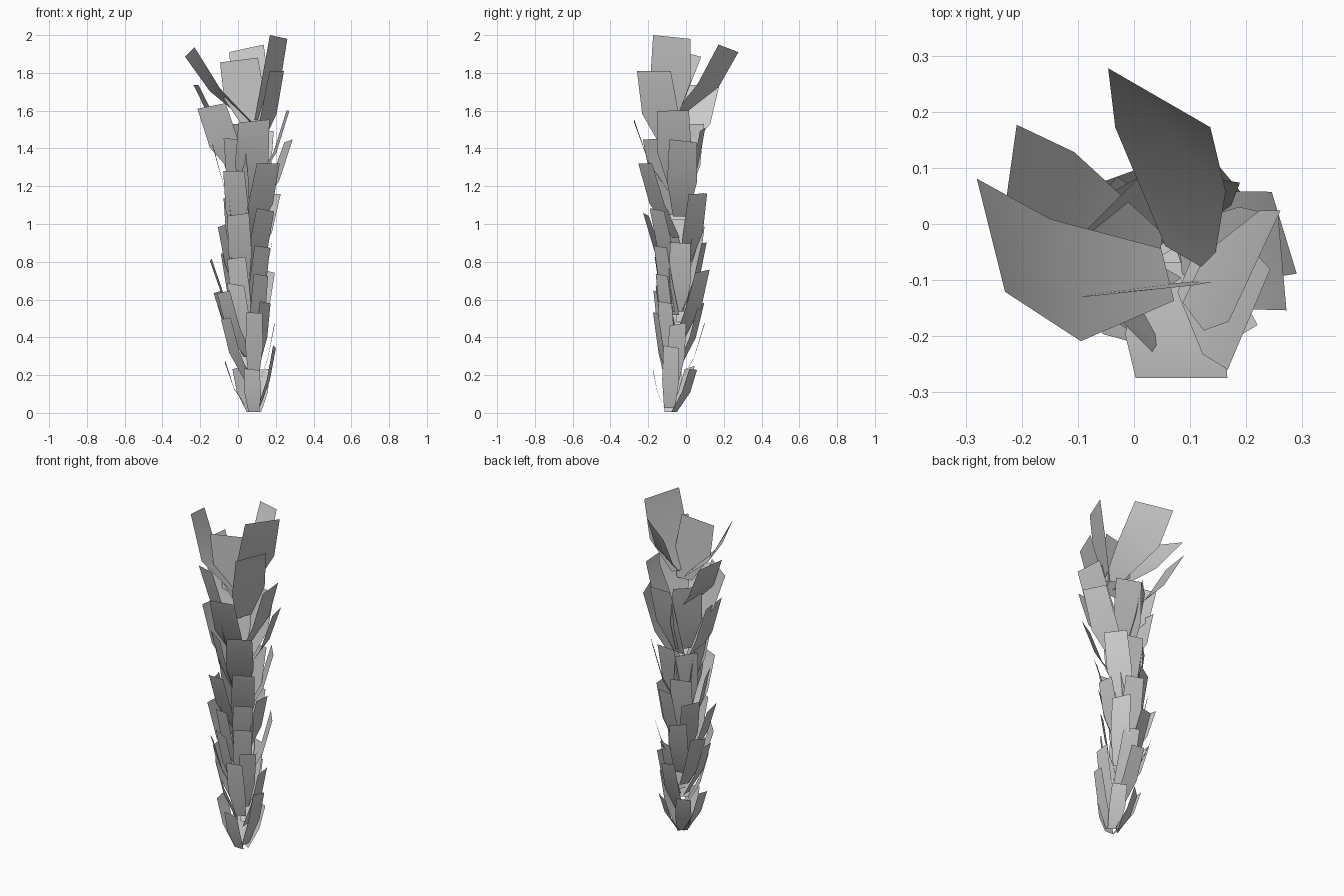
import bpy, math, random
from mathutils import Vector

random.seed(4)

# centre line of the (invisible) stalk: z -> x, y
AXIS = [(0, .085, -.085), (.3, .07, -.06), (.7, .03, -.02), (1.1, .05, -.04), (1.55, .085, -.085)]

# regular leaves, bottom to top: facing angle, tip height, reach from the stalk
LEAVES = [
    (270, .23, .11), (180, .27, .14), (60, .23, .12), (350, .35, .13), (130, .24, .11),
    (288, .53, .13), (0, .47, .14), (90, .47, .14), (215, .50, .14), (322, .585, .13),
    (70, .58, .12), (185, .57, .15), (155, .64, .16), (250, .68, .13), (310, .73, .14),
    (40, .75, .17), (110, .72, .12), (185, .81, .18), (250, .82, .13), (310, .88, .14),
    (0, .90, .14), (75, .90, .13), (145, .84, .12), (200, .99, .14), (255, 1.05, .18),
    (310, 1.075, .15), (40, 1.16, .17), (80, 1.16, .13), (185, 1.15, .11), (120, .98, .12),
    (301, 1.32, .18), (17, 1.44, .20), (80, 1.50, .17), (180, 1.42, .21), (135, 1.53, .17),
    (225, 1.45, .14), (270, 1.545, .19), (5, 1.60, .18),
    (225, .64, .16), (135, 1.13, .12), (235, 1.28, .15)]

# crown leaves: facing angle, tip x, y, z, height, roll of the tip edge, sideways bend
CROWN = [
    (335, .215, -.075, 1.99, .44, -.02, 0), (60, .045, .225, 1.93, .37, -.04, 0),
    (194, -.255, -.02, 1.91, .37, .05, .055), (276, .005, -.12, 1.868, .37, .025, 0),
    (337, .205, -.17, 1.81, .42, 0, 0), (172, -.222, .085, 1.735, .38, 0, 0),
    (240, -.14, -.11, 1.625, .40, .03, 0)]


def axis(z):
    z = max(0, min(z, 1.55))
    for (z0, x0, y0), (z1, x1, y1) in zip(AXIS, AXIS[1:]):
        if z <= z1:
            t = (z - z0) / (z1 - z0)
            return Vector((x0 + (x1 - x0) * t, y0 + (y1 - y0) * t, 0))


def add_leaf(name, angle, tip, height, roll, bend=0):
    """Bent leaf card: narrow foot, wide middle, blunt slanted tip."""
    a = math.radians(angle)
    out = Vector((math.cos(a), math.sin(a), 0))
    side = Vector((-math.sin(a), math.cos(a), 0))
    w = .08 + .035 * tip.z ** 2
    zb = max(.005, tip.z - height)
    foot = axis(zb) + out * .025
    foot.z = zb
    mid = foot.lerp(tip, .62) + side * bend
    mid.z = zb + (tip.z - zb) * .46
    foot_w = w * (.75 - .15 * tip.z)
    verts = []
    for c, width, lift in ((foot, foot_w, 0), (mid, w * 1.08, roll * .3), (tip, w, roll)):
        for s in (-.5, .5):
            v = c + side * width * s
            v.z += lift * s
            verts.append(v)
    me = bpy.data.meshes.new(name)
    me.from_pydata([tuple(v) for v in verts], [], [(0, 1, 3, 2), (2, 3, 5, 4)])
    for p in me.polygons:
        p.use_smooth = True
    ob = bpy.data.objects.new(name, me)
    bpy.context.collection.objects.link(ob)


# stalk leaves
for i, (ang, z, reach) in enumerate(LEAVES):
    tip = axis(z) + reach * Vector((math.cos(math.radians(ang)), math.sin(math.radians(ang)), 0))
    tip.z = z
    add_leaf(f"stalk_leaf_{i + 1}", ang, tip, .3 + .07 * z, random.uniform(-.02, .02))

# crown leaves
for i, (ang, x, y, z, h, roll, bend) in enumerate(CROWN):
    add_leaf(f"crown_leaf_{i + 1}", ang, Vector((x, y, z)), h, roll, bend)
